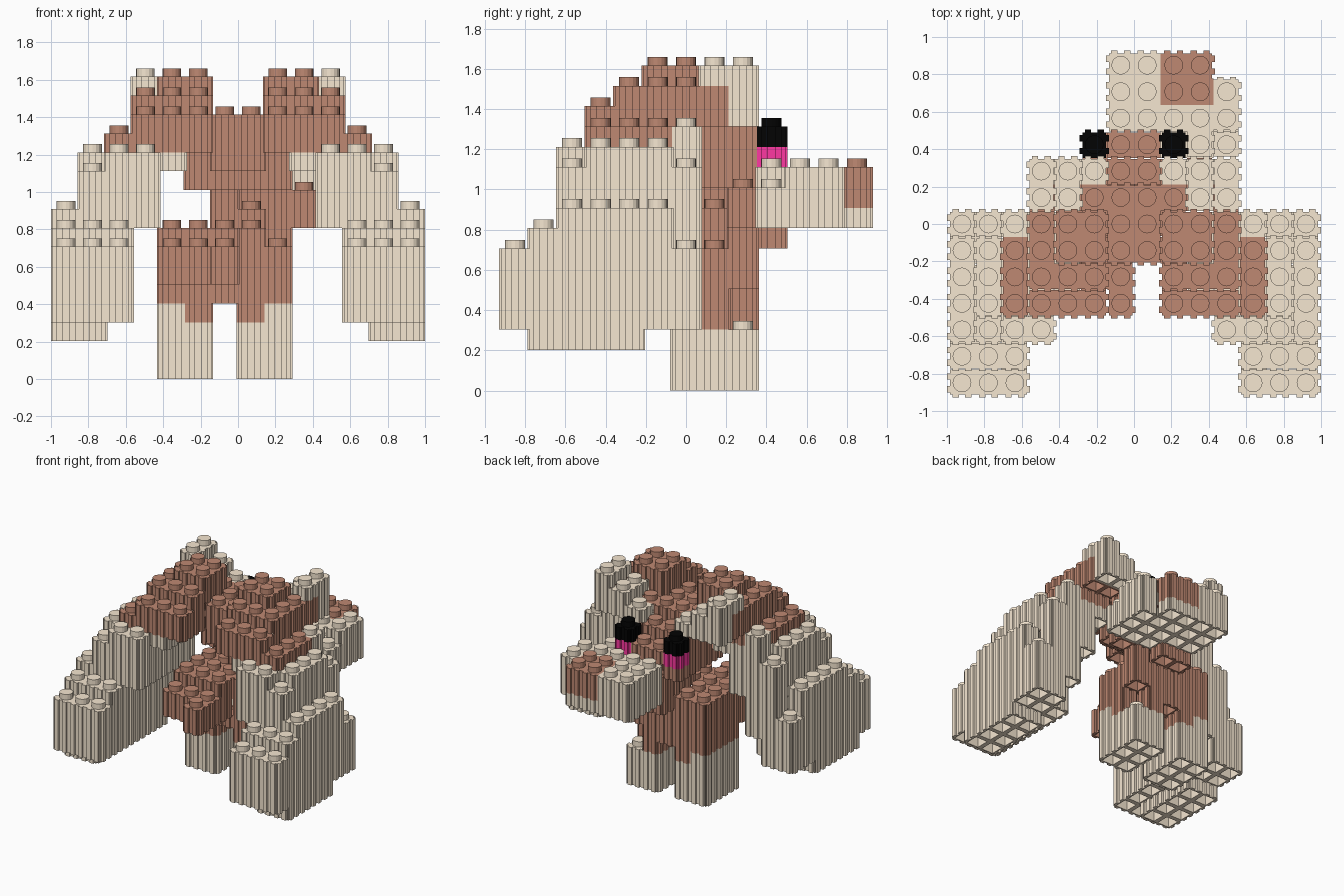
import bpy, math

if "Cube" in bpy.data.objects:
    bpy.data.objects.remove(bpy.data.objects["Cube"])

P, H, TOOTH, RECESS, STUD_R, STUD_H = 0.1415, 0.101, 0.009, 0.007, 0.05, 0.043
COLS, ROWS = 14, 13
COLOURS = {"tan": (0.92, 0.80, 0.64, 1), "brown": (0.52, 0.25, 0.17, 1),
           "pink": (1.0, 0.04, 0.36, 1), "black": (0.001, 0.001, 0.001, 1)}
cells = {}


def fill(part, colour, i0, i1, j0, j1, z0, z1):
    """Fill columns i0..i1, rows j0..j1, layers z0 up to z1."""
    for i in range(i0, i1 + 1):
        for j in range(j0, j1 + 1):
            for k in range(z0, z1):
                cells[i, j, k] = (part, colour)


def pair(part, colour, i0, i1, j0, j1, z0, z1):
    """Same block on both sides of the centre."""
    fill("left_" + part, colour, i0, i1, j0, j1, z0, z1)
    fill("right_" + part, colour, 13 - i1, 13 - i0, j0, j1, z0, z1)


# hanging side limbs
pair("limb", "tan", 0, 2, 0, 0, 3, 7)
pair("limb", "tan", 0, 1, 1, 4, 2, 8)
pair("limb", "tan", 2, 2, 1, 4, 3, 8)
pair("limb", "tan", 0, 0, 2, 5, 3, 9)
pair("limb", "tan", 1, 1, 2, 2, 3, 11)
pair("limb", "tan", 1, 1, 3, 5, 3, 12)
pair("limb", "tan", 0, 0, 6, 6, 3, 7)
pair("limb", "tan", 1, 1, 6, 6, 3, 11)
pair("limb", "tan", 2, 2, 2, 5, 3, 12)
pair("limb", "tan", 2, 2, 6, 6, 5, 13)
pair("limb", "tan", 3, 3, 2, 6, 8, 12)
pair("limb", "tan", 4, 4, 3, 6, 11, 12)
# shoulders, stepped
pair("shoulder", "brown", 2, 2, 3, 5, 12, 13)
pair("shoulder", "brown", 3, 5, 3, 3, 12, 14)
pair("shoulder", "brown", 3, 5, 4, 4, 12, 15)
pair("shoulder", "brown", 3, 3, 5, 6, 12, 15)
pair("shoulder", "brown", 4, 5, 5, 6, 12, 16)
pair("shoulder", "brown", 3, 4, 7, 7, 13, 15)
# ears, stepping down towards the face
pair("ear", "tan", 3, 3, 7, 7, 15, 16)
pair("ear", "tan", 3, 3, 8, 8, 13, 16)
pair("ear", "tan", 4, 4, 7, 7, 14, 15)
pair("ear", "tan", 4, 4, 8, 8, 13, 15)
pair("ear", "tan", 5, 5, 8, 8, 13, 14)
# head
fill("head", "brown", 6, 7, 5, 5, 11, 14)
fill("head", "brown", 5, 8, 6, 7, 10, 14)
fill("head", "brown", 5, 8, 8, 8, 10, 13)
fill("head", "brown", 6, 7, 9, 9, 7, 12)
fill("head", "brown", 5, 5, 9, 9, 10, 11)
# muzzle, turned to one side
fill("muzzle", "tan", 8, 9, 9, 9, 8, 11)
fill("muzzle", "tan", 10, 10, 9, 9, 8, 10)
fill("muzzle", "tan", 6, 10, 10, 11, 8, 11)
fill("muzzle", "tan", 6, 9, 12, 12, 8, 11)
fill("nose", "brown", 8, 9, 11, 12, 9, 11)
# eyes
pair("cheek", "pink", 5, 5, 9, 9, 11, 12)
pair("eye", "black", 5, 5, 9, 9, 12, 13)
# body
fill("body", "brown", 4, 7, 7, 8, 4, 8)
fill("body", "brown", 8, 8, 7, 7, 3, 7)
fill("body", "brown", 8, 8, 8, 8, 4, 8)
fill("body", "brown", 4, 7, 6, 6, 4, 8)
fill("body", "brown", 4, 6, 5, 5, 5, 8)
fill("body", "brown", 8, 8, 6, 6, 4, 7)
fill("body", "brown", 6, 6, 7, 7, 8, 10)
fill("body", "brown", 7, 7, 7, 7, 8, 9)
fill("body", "brown", 6, 9, 8, 8, 8, 10)
# tail
fill("tail", "brown", 4, 6, 4, 4, 5, 7)
fill("tail", "brown", 6, 6, 3, 3, 5, 7)
# legs
fill("left_leg", "tan", 4, 4, 6, 8, 0, 4)
fill("left_leg", "tan", 5, 5, 6, 8, 0, 3)
fill("right_leg", "tan", 7, 8, 6, 8, 0, 3)
fill("right_leg", "tan", 8, 8, 6, 6, 3, 4)
fill("body", "brown", 5, 5, 6, 8, 3, 4)
fill("body", "brown", 7, 7, 6, 8, 3, 4)
cells.pop((8, 8, 4), None)


class Builder:
    def __init__(self):
        self.v, self.f = [], []

    def face(self, *pts):
        n = len(self.v)
        self.v += pts
        self.f.append(tuple(range(n, n + len(pts))))

    def stud(self, x, y, z, n=16):
        ring = [(x + STUD_R * math.cos(2 * math.pi * a / n),
                 y + STUD_R * math.sin(2 * math.pi * a / n)) for a in range(n)]
        self.face(*[(p[0], p[1], z + STUD_H) for p in ring])
        for a in range(n):
            p, q = ring[a], ring[(a + 1) % n]
            self.face((*p, z), (*q, z), (*q, z + STUD_H), (*p, z + STUD_H))

    def side(self, x, y, z, dx, dy):
        """Wall with two vertical ridges, facing (dx, dy)."""
        def pt(s, d, zz):
            r = P / 2 + d
            return (x + dx * r - dy * s, y + dy * r + dx * s, zz)
        prof = [(-P / 2, -RECESS)]
        for a, b in ((-0.36, -0.12), (0.12, 0.36)):
            prof += [(a * P, -RECESS), (a * P, TOOTH), (b * P, TOOTH), (b * P, -RECESS)]
        prof.append((P / 2, -RECESS))
        for (s, d), (t, e) in zip(prof, prof[1:]):
            self.face(pt(s, d, z), pt(t, e, z), pt(t, e, z + H), pt(s, d, z + H))
        for n in (1, 5):
            tooth = prof[n:n + 4]
            self.face(*[pt(s, d, z + H) for s, d in reversed(tooth)])
            self.face(*[pt(s, d, z) for s, d in tooth])

    def hollow(self, x, y, z, lim):
        """Open underside: rim, inner walls and ceiling."""
        sq = ((-1, -1), (1, -1), (1, 1), (-1, 1))
        c, d = P / 2 - 0.018, 0.085
        for (a, b), (e, f) in zip(sq, sq[1:] + sq[:1]):
            self.face((x + lim[e, 0], y + lim[0, f], z), (x + lim[a, 0], y + lim[0, b], z),
                      (x + a * c, y + b * c, z), (x + e * c, y + f * c, z))
            self.face((x + e * c, y + f * c, z), (x + a * c, y + b * c, z),
                      (x + a * c, y + b * c, z + d), (x + e * c, y + f * c, z + d))
        self.face(*[(x + a * c, y + b * c, z + d) for a, b in reversed(sq)])


parts = {}
for (i, j, k), key in cells.items():
    b = parts.setdefault(key, Builder())
    x, y, z = (i + 0.5 - COLS / 2) * P, (j + 0.5 - ROWS / 2) * P, k * H
    lim = {}
    for dx, dy in ((1, 0), (-1, 0), (0, 1), (0, -1)):
        bare = (i + dx, j + dy, k) not in cells
        lim[dx, dy] = (dx + dy) * (P / 2 - RECESS * bare)
        if bare:
            b.side(x, y, z, dx, dy)
    if (i, j, k + 1) not in cells:
        x0, x1, y0, y1 = x + lim[-1, 0], x + lim[1, 0], y + lim[0, -1], y + lim[0, 1]
        b.face((x0, y0, z + H), (x1, y0, z + H), (x1, y1, z + H), (x0, y1, z + H))
        b.stud(x, y, z + H)
    if (i, j, k - 1) not in cells:
        b.hollow(x, y, z, lim)

mats = {}
for name, rgba in COLOURS.items():
    mats[name] = bpy.data.materials.new(name)
    mats[name].diffuse_color = rgba
for (part, colour), b in parts.items():
    me = bpy.data.meshes.new(part)
    me.from_pydata(b.v, [], b.f)
    me.materials.append(mats[colour])
    bpy.context.collection.objects.link(bpy.data.objects.new(part, me))

for m in bpy.data.materials:
    if m.users and not m.is_grease_pencil:
        m.use_nodes = True
        m.node_tree.nodes["Principled BSDF"].inputs["Base Color"].default_value = m.diffuse_color
